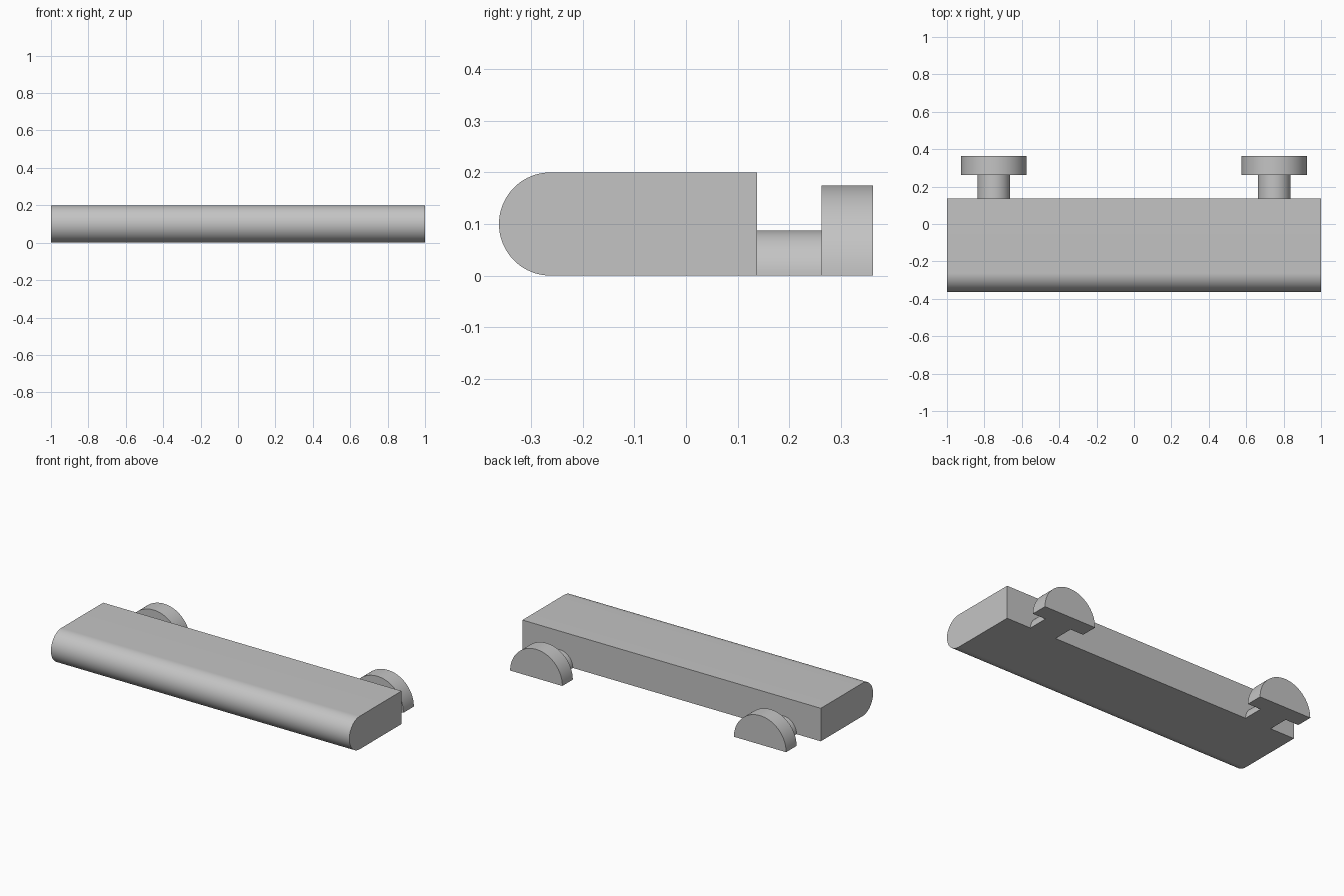
import bpy
from math import pi, sin, cos

cube = bpy.data.objects.get("Cube")
if cube:
    bpy.data.objects.remove(cube, do_unlink=True)

grey = bpy.data.materials.new("plain grey")
grey.use_nodes = True
COLOUR = (0.55, 0.55, 0.55, 1)
grey.diffuse_color = COLOUR
grey.node_tree.nodes["Principled BSDF"].inputs["Base Color"].default_value = COLOUR


def arc(radius, start, end, centre=(0, 0), steps=40):
    """Points along a circular arc, both ends included."""
    angles = [start + (end - start) * i / steps for i in range(steps + 1)]
    return [(centre[0] + radius * cos(a), centre[1] + radius * sin(a)) for a in angles]


def prism(name, near, far):
    """Closed solid between two matching outlines."""
    n = len(near)
    faces = [list(range(n))[::-1], list(range(n, 2 * n))]
    faces += [(i, (i + 1) % n, n + (i + 1) % n, n + i) for i in range(n)]
    mesh = bpy.data.meshes.new(name)
    mesh.from_pydata(near + far, [], faces)
    mesh.materials.append(grey)
    obj = bpy.data.objects.new(name, mesh)
    bpy.context.collection.objects.link(obj)
    bpy.ops.object.select_all(action="DESELECT")
    bpy.context.view_layer.objects.active = obj
    obj.select_set(True)
    bpy.ops.object.mode_set(mode="EDIT")
    bpy.ops.mesh.select_all(action="SELECT")
    bpy.ops.mesh.normals_make_consistent(inside=False)
    bpy.ops.object.mode_set(mode="OBJECT")
    bpy.ops.object.shade_smooth_by_angle(angle=pi / 6)
    return obj


def half_disc(name, x, radius, y0, y1):
    """Half cylinder along y, flat side on the ground."""
    outline = arc(radius, 0, pi, (x, 0))
    prism(name, [(px, y0, pz) for px, pz in outline], [(px, y1, pz) for px, pz in outline])


# Long bar with a rounded front edge
BACK = 0.1375
profile = [(BACK, 0), (BACK, 0.2)] + arc(0.1, pi / 2, 3 * pi / 2, (-0.2625, 0.1))
prism("bar", [(-1, y, z) for y, z in profile], [(1, y, z) for y, z in profile])

# Two half-round pegs with wider heads on the back
for side, x in (("left", 0.75), ("right", -0.75)):
    half_disc(side + "_peg_stem", x, 0.0875, BACK, 0.2625)
    half_disc(side + "_peg_head", x, 0.175, 0.2625, 0.3625)
